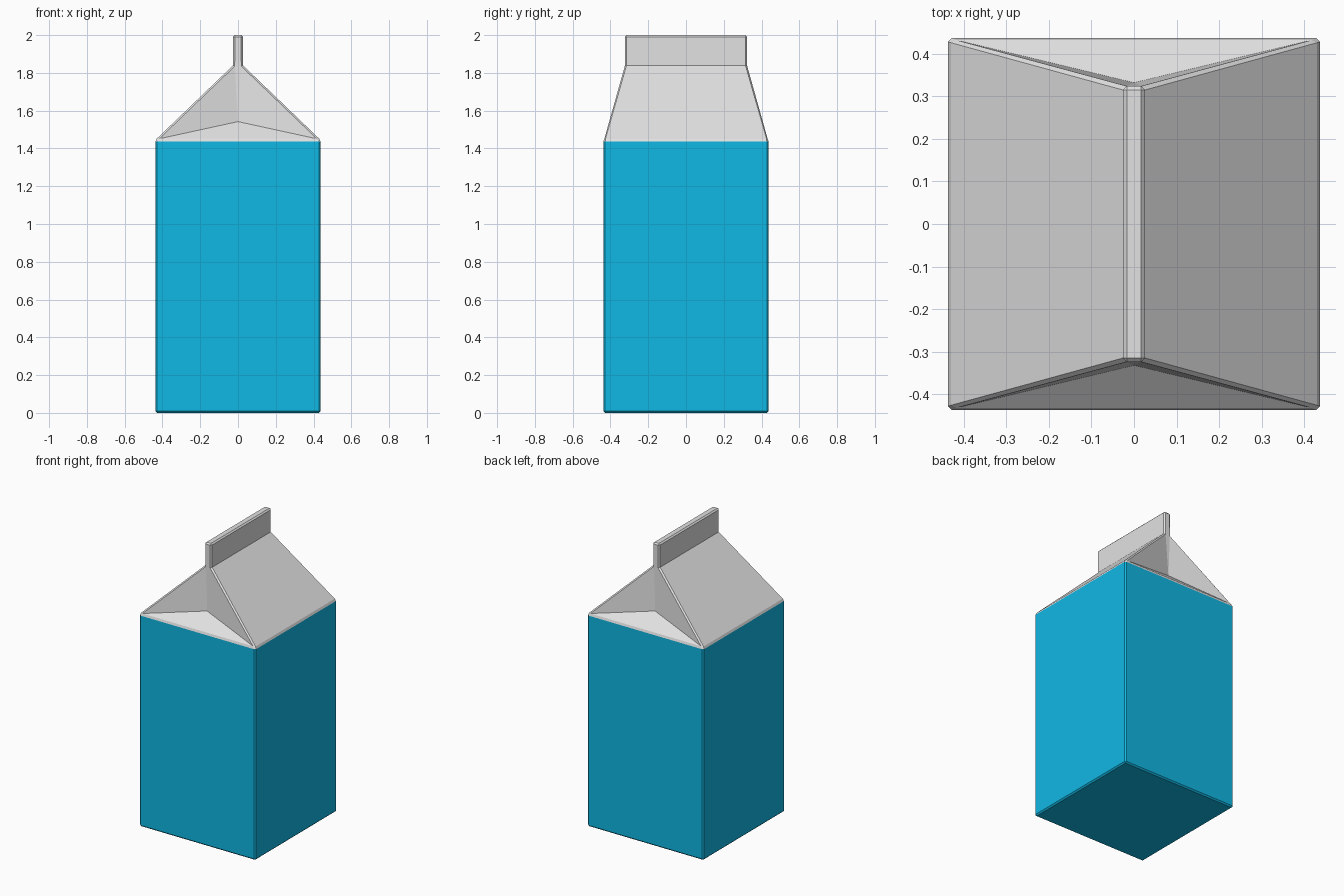
import bpy, bmesh

if "Cube" in bpy.data.objects:
    bpy.data.objects.remove(bpy.data.objects["Cube"])

W = 0.437                  # half width of the square body
EAVE, NECK, TOP = 1.445, 1.84, 2.0
FX, FY = 0.026, 0.324      # half thickness / half length of the sealed fin


def material(name, rgb):
    m = bpy.data.materials.new(name)
    m.diffuse_color = (*rgb, 1)
    m.use_nodes = True
    m.node_tree.nodes["Principled BSDF"].inputs["Base Color"].default_value = m.diffuse_color
    return m


blue = material("sky blue", (0.005, 0.48, 0.78))
grey = material("pale grey", (0.76, 0.76, 0.76))

bm = bmesh.new()


def ring(x, y, z):
    return [bm.verts.new((sx * x, sy * y, z))
            for sx, sy in ((-1, -1), (1, -1), (1, 1), (-1, 1))]


# body, eave and fin rings
base, eave = ring(W, W, 0), ring(W, W, EAVE)
neck, top = ring(FX, FY, NECK), ring(FX, FY, TOP)
bm.faces.new(base[::-1])
bm.faces.new(top)
for lo, hi in ((base, eave), (neck, top)):
    for i in range(4):
        j = (i + 1) % 4
        bm.faces.new((lo[i], lo[j], hi[j], hi[i]))

# sloping roof panels on the two sides
for i, j in ((1, 2), (3, 0)):
    bm.faces.new((eave[i], eave[j], neck[j], neck[i]))

# folded-in gables at front and back
for i, j, s in ((0, 1, -1), (2, 3, 1)):
    fold = bm.verts.new((0, s * 0.332, 1.542))
    bm.faces.new((eave[i], eave[j], fold))
    bm.faces.new((eave[j], neck[j], fold))
    bm.faces.new((neck[j], neck[i], fold))
    bm.faces.new((neck[i], eave[i], fold))

# small chamfer on the outer folds
bm.normal_update()
bmesh.ops.recalc_face_normals(bm, faces=bm.faces[:])
edges = [e for e in bm.edges if e.calc_face_angle_signed() > 0.3]
bmesh.ops.bevel(bm, geom=edges, offset=0.009, segments=1, profile=0.5,
                affect='EDGES', clamp_overlap=True)

# blue below the eave, grey above
bm.normal_update()
for f in bm.faces:
    f.material_index = int(f.calc_center_median().z > 1.43)

mesh = bpy.data.meshes.new("carton")
bm.to_mesh(mesh)
bm.free()
mesh.materials.append(blue)
mesh.materials.append(grey)
bpy.context.collection.objects.link(bpy.data.objects.new("carton", mesh))
